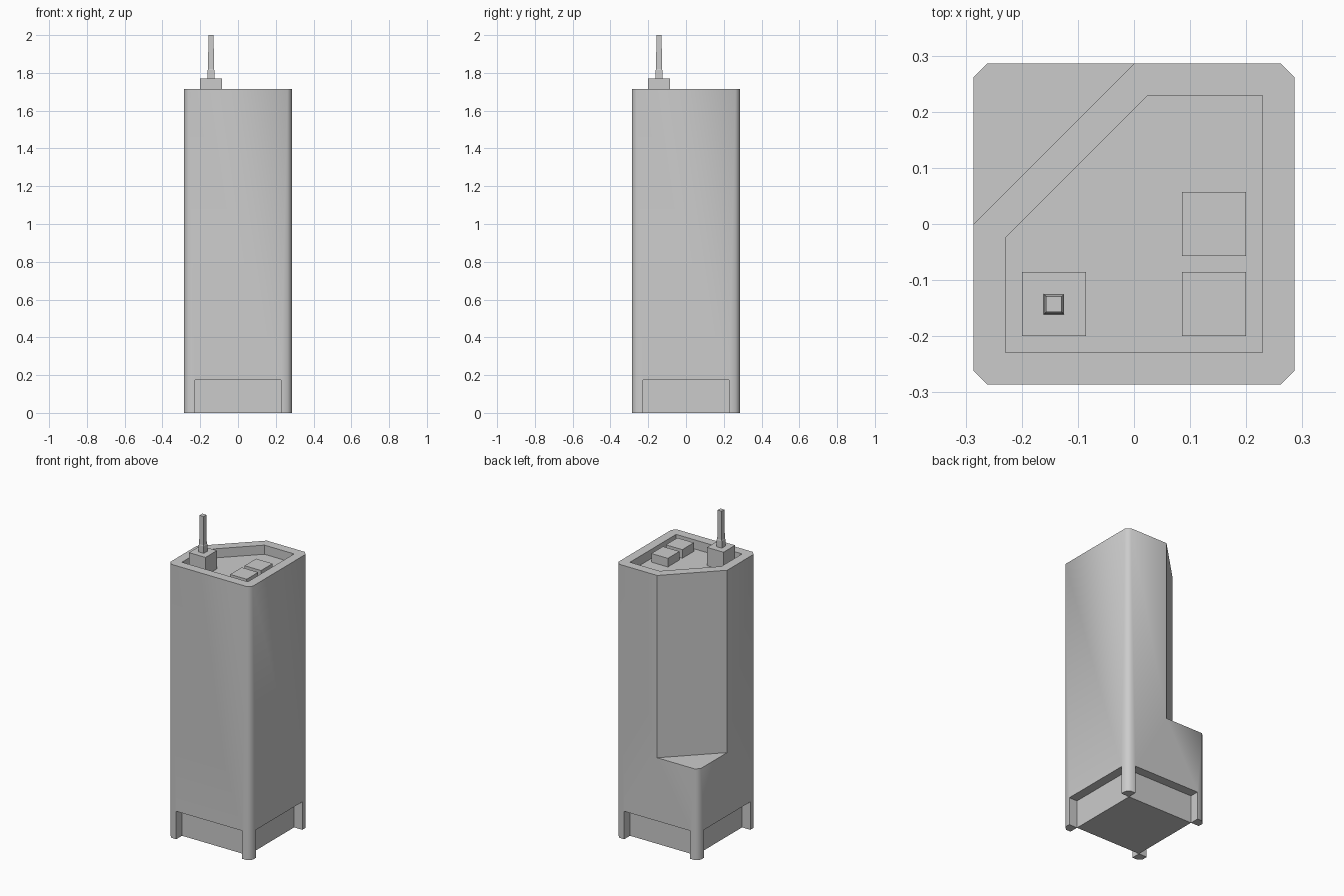
import bpy, bmesh, math
from mathutils import Vector

if "Cube" in bpy.data.objects:
    bpy.data.objects.remove(bpy.data.objects["Cube"])

U = 2 / 70            # building module
H = 10 * U            # half width of the tower
I = 8 * U             # half width inside the wall thickness
C = 0.024             # corner chamfer
ROOF, FLOOR, LEDGE, BASE = 60 * U, 58 * U, 20 * U, 0.175


def loft(name, rings):
    """Closed solid through a stack of (points, z) rings."""
    bm = bmesh.new()
    loops = [[bm.verts.new((x, y, z)) for x, y in pts] for pts, z in rings]
    n = len(loops[0])
    for a, b in zip(loops, loops[1:]):
        for i in range(n):
            j = (i + 1) % n
            bm.faces.new((a[i], a[j], b[j], b[i]))
    bm.faces.new(loops[0][::-1])
    bm.faces.new(loops[-1])
    bmesh.ops.recalc_face_normals(bm, faces=bm.faces)
    me = bpy.data.meshes.new(name)
    bm.to_mesh(me)
    bm.free()
    ob = bpy.data.objects.new(name, me)
    bpy.context.collection.objects.link(ob)
    return ob


def rect(x0, x1, y0, y1):
    return [(x0, y0), (x1, y0), (x1, y1), (x0, y1)]


def prism(name, pts, z0, z1):
    return loft(name, [(pts, z0), (pts, z1)])


# Tower shaft: square plan with small chamfers
k = H - C
plan = [(-k, -H), (k, -H), (H, -k), (H, k), (k, H), (-k, H), (-H, k), (-H, -k)]
tower = prism("tower", plan, 0, ROOF)

# Cutters: sliced corner, roof pocket, four base recesses
d = I - (H - 2 * U * math.sqrt(2))
e = 0.1
cutters = [
    prism("corner_cutter", [(-H - e, -e), (e, H + e), (-H - e, H + e)], LEDGE, ROOF + e),
    prism("roof_cutter", [(-I, -I), (I, -I), (I, I), (d, I), (-I, -d)], FLOOR, ROOF + e),
]
for q in range(4):
    c, s = round(math.cos(q * math.pi / 2)), round(math.sin(q * math.pi / 2))
    pts = [(c * x - s * y, s * x + c * y) for x, y in rect(-I, I, -H - e, -I)]
    cutters.append(prism("recess_cutter", pts, -e, BASE))
for cut in cutters:
    m = tower.modifiers.new("cut", 'BOOLEAN')
    m.operation, m.solver, m.object = 'DIFFERENCE', 'EXACT', cut

# Bake the cuts and drop the cutters
bpy.context.view_layer.update()
dg = bpy.context.evaluated_depsgraph_get()
tower_mesh = bpy.data.meshes.new_from_object(tower.evaluated_get(dg))
tower.modifiers.clear()
tower.data = tower_mesh
for cut in cutters:
    bpy.data.objects.remove(cut)

# Smooth shading only around the chamfered corners
bm = bmesh.new()
bm.from_mesh(tower_mesh)
for f in bm.faces:
    f.smooth = True
for ed in bm.edges:
    mid = (ed.verts[0].co + ed.verts[1].co) / 2
    corner = min(abs(mid.x), abs(mid.y)) > 0.24
    ang = ed.calc_face_angle(3.0) if len(ed.link_faces) == 2 else 3.0
    ed.smooth = ang < 0.01 or (corner and ang < math.radians(50))
bm.to_mesh(tower_mesh)
bm.free()

# Rooftop units
prism("roof_unit_back", rect(3 * U, 7 * U, -2 * U, 2 * U), FLOOR, ROOF - 0.003)
prism("roof_unit_front", rect(3 * U, 7 * U, -7 * U, -3 * U), FLOOR, ROOF - 0.003)
prism("mast_base", rect(-7 * U, -3 * U, -7 * U, -3 * U), FLOOR, 62 * U)


# Stepped, slightly tapered mast
def square(r):
    return rect(-5 * U - r, -5 * U + r, -5 * U - r, -5 * U + r)


loft("mast", [(square(0.018), 62 * U), (square(0.0175), 1.815),
              (square(0.0155), 1.82), (square(0.0138), 2.0)])
